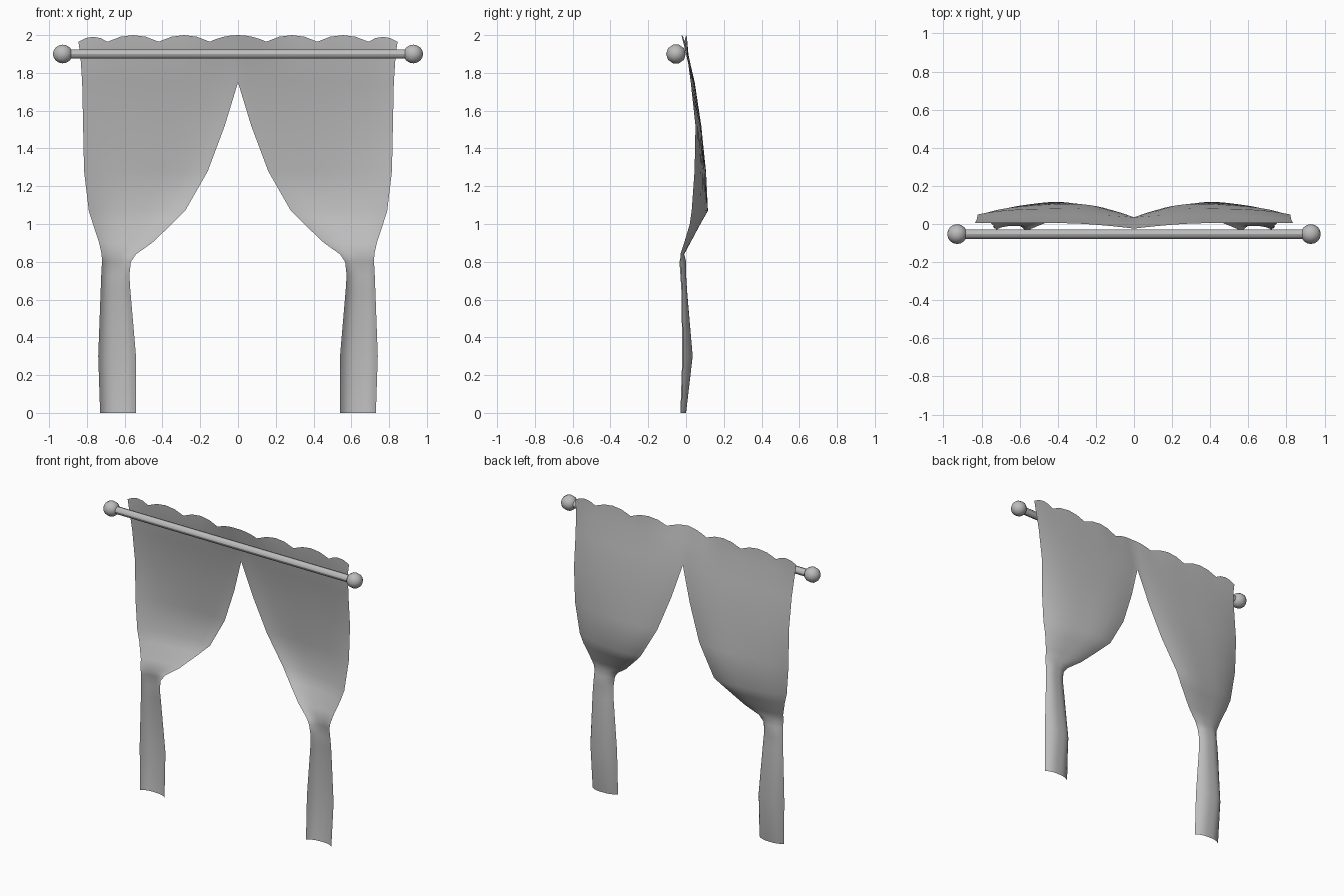
import bpy
import bmesh
from math import pi

cube = bpy.data.objects.get("Cube")
if cube:
    bpy.data.objects.remove(cube, do_unlink=True)

# One plain grey for cloth and rod
grey = bpy.data.materials.new("soft_grey")
grey.use_nodes = True
colour = (0.5, 0.5, 0.5, 1)
grey.diffuse_color = colour
for node in grey.node_tree.nodes:
    if node.type == "BSDF_PRINCIPLED":
        node.inputs["Base Color"].default_value = colour

HALF_WIDTH = 0.845
DIPS = [-0.15, 0.15, 0.42, 0.69, HALF_WIDTH]

# Cloth rows: height, inner x, outer x, then depth at inner edge, middle, outer edge
ROWS = [
    (1.9, 0, 0.835, 0.0, 0.012, 0.005),
    (1.75, 0, 0.825, 0.035, 0.045, 0.025),
    (1.52, 0.07, 0.82, 0.06, 0.08, 0.05),
    (1.28, 0.16, 0.815, 0.085, 0.1, 0.045),
    (1.07, 0.28, 0.79, 0.095, 0.105, 0.03),
    (1.0, 0.35, 0.768, 0.06, 0.07, 0.02),
    (0.9, 0.455, 0.735, 0.01, 0.02, -0.01),
    (0.84, 0.54, 0.722, -0.025, -0.01, -0.03),
    (0.8, 0.567, 0.72, -0.035, 0, -0.03),
    (0.73, 0.575, 0.724, -0.03, 0, -0.025),
    (0.65, 0.57, 0.727, -0.025, 0.005, -0.02),
    (0.3, 0.54, 0.74, -0.02, 0.035, -0.015),
    (0, 0.54, 0.73, -0.03, 0, -0.025),
]


def scallop_height(x):
    """Top hem: a row of shallow arches."""
    for a, b in zip(DIPS, DIPS[1:]):
        if x <= b + 1e-6:
            u = (2 * x - a - b) / (b - a)
            rise = 0.035 if b < HALF_WIDTH else 0.026
            return 1.965 + rise * (1 - u * u)


def finish(bm, name):
    bmesh.ops.recalc_face_normals(bm, faces=bm.faces)
    mesh = bpy.data.meshes.new(name)
    bm.to_mesh(mesh)
    bm.free()
    mesh.materials.append(grey)
    obj = bpy.data.objects.new(name, mesh)
    bpy.context.collection.objects.link(obj)
    bpy.ops.object.select_all(action="DESELECT")
    obj.select_set(True)
    bpy.context.view_layer.objects.active = obj
    return obj


# Columns follow the scallops so every dip lands on a vertex
columns = [0, 0.04, 0.08, 0.12]
for a, b in zip(DIPS[1:], DIPS[2:]):
    columns += [a + (b - a) * i / 4 for i in range(4)]
columns.append(HALF_WIDTH)

# Curtain: one draped half, mirrored and joined at the top
bm = bmesh.new()
grid = [[bm.verts.new((x, 0.004 - 0.028 * max(0, 1 - x / 0.35) ** 1.5, scallop_height(x)))
         for x in columns]]
for z, inner, outer, y_in, y_mid, y_out in ROWS:
    line = []
    for x in columns:
        t = x / HALF_WIDTH
        belly = (y_mid - (y_in + y_out) / 2) * (1 - abs(2 * t - 1) ** 3)
        line.append(bm.verts.new((inner + (outer - inner) * t,
                                  y_in + (y_out - y_in) * t + belly, z)))
    grid.append(line)
for upper, lower in zip(grid, grid[1:]):
    for i in range(len(columns) - 1):
        bm.faces.new((upper[i], lower[i], lower[i + 1], upper[i + 1]))
curtain = finish(bm, "curtain")
bpy.ops.object.shade_smooth()
mirror = curtain.modifiers.new("other_half", "MIRROR")
mirror.merge_threshold = 0.001

# Curtain rod
bpy.ops.mesh.primitive_cylinder_add(vertices=12, radius=0.025, depth=1.8,
                                    location=(0, -0.053, 1.9), rotation=(0, pi / 2, 0))
rod = bpy.context.object
rod.name = "curtain_rod"
rod.data.materials.append(grey)
bpy.ops.object.shade_smooth_by_angle()

# Ball ends
for side, label in ((1, "left"), (-1, "right")):
    bpy.ops.mesh.primitive_uv_sphere_add(segments=10, ring_count=8, radius=0.052,
                                         location=(side * 0.928, -0.053, 1.9),
                                         rotation=(0, pi / 2, 0))
    ball = bpy.context.object
    ball.name = label + "_rod_end"
    ball.data.materials.append(grey)
    bpy.ops.object.shade_smooth()
